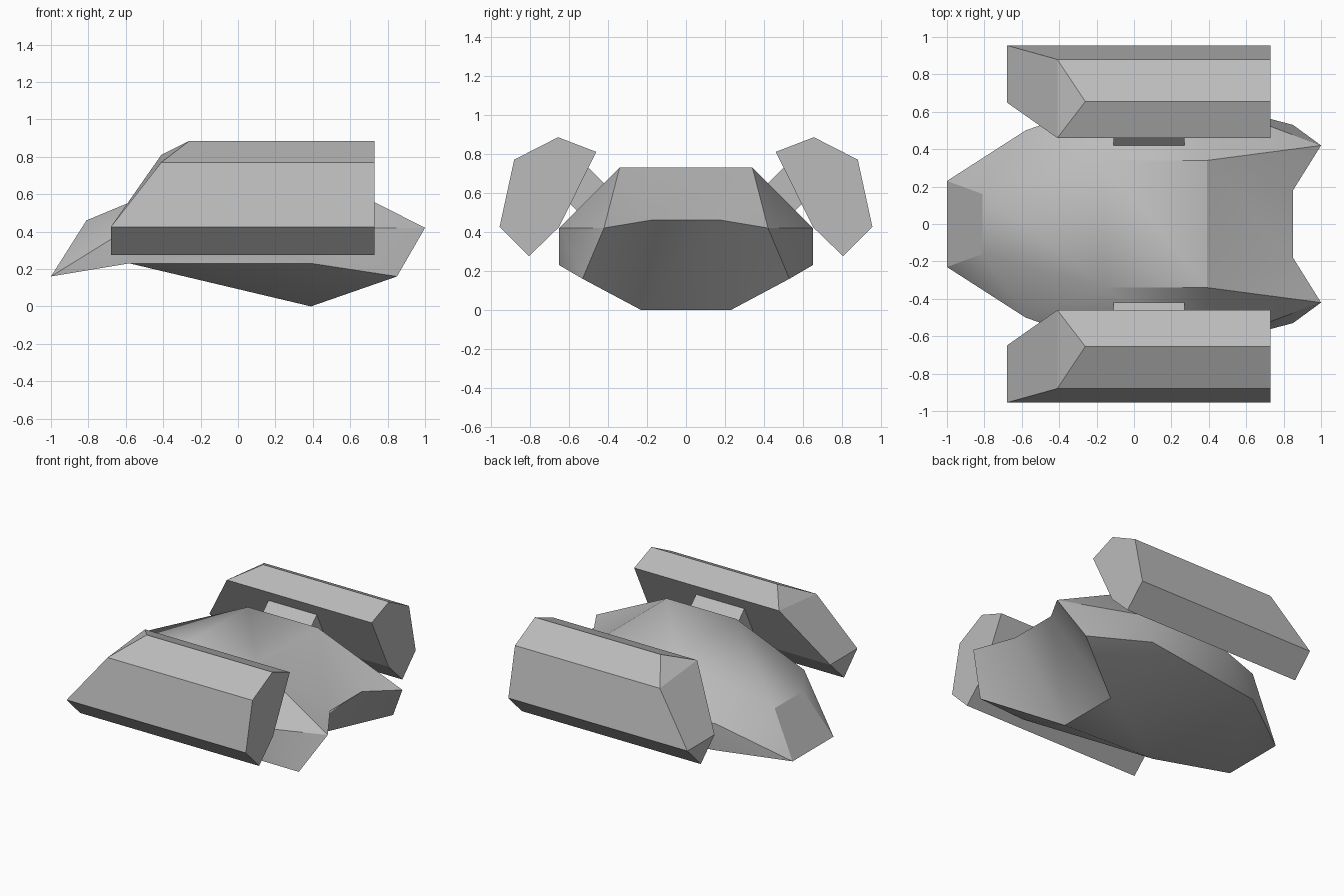
import bpy, bmesh, math

cube = bpy.data.objects.get("Cube")
if cube:
    bpy.data.objects.remove(cube)

grey = bpy.data.materials.new("hull_grey")
grey.use_nodes = True
colour = (0.5, 0.5, 0.5, 1)
grey.diffuse_color = colour
grey.node_tree.nodes["Principled BSDF"].inputs["Base Color"].default_value = colour


def finish(name, bm, smooth=False):
    bmesh.ops.recalc_face_normals(bm, faces=bm.faces)
    mesh = bpy.data.meshes.new(name)
    bm.to_mesh(mesh)
    bm.free()
    mesh.materials.append(grey)
    obj = bpy.data.objects.new(name, mesh)
    bpy.context.collection.objects.link(obj)
    if smooth:
        bpy.ops.object.select_all(action='DESELECT')
        obj.select_set(True)
        bpy.context.view_layer.objects.active = obj
        bpy.ops.object.shade_smooth_by_angle(angle=math.radians(30))
    return obj


# Hull: named corners of one half, mirrored across y
corners = {
    "nose_low": (-1, 0.23, 0.16),
    "nose_top": (-0.81, 0.16, 0.46),
    "cheek_top": (-0.58, 0.5, 0.42),
    "cheek_low": (-0.58, 0.5, 0.23),
    "roof_front": (-0.16, 0.34, 0.73),
    "roof_back": (0.39, 0.34, 0.73),
    "side_front": (-0.16, 0.65, 0.42),
    "side_back": (0.39, 0.65, 0.42),
    "side_low": (0.39, 0.65, 0.23),
    "keel": (0.39, 0.23, 0),
    "tail_top": (0.85, 0.18, 0.46),
    "spike": (1, 0.42, 0.42),
    "tail_low": (0.85, 0.53, 0.16),
}
# Ring of corners around which the centre strips run
centre_ring = ["nose_low", "nose_top", "roof_front", "roof_back",
               "tail_top", "keel", "cheek_low"]
side_faces = [
    "nose_low nose_top cheek_top",
    "nose_low cheek_top cheek_low",
    "nose_top roof_front cheek_top",
    "roof_front side_front cheek_top",
    "cheek_top side_front cheek_low",
    "side_front side_back side_low",
    "side_front side_low cheek_low",
    "roof_front roof_back side_back side_front",
    "roof_back spike side_back",
    "roof_back tail_top spike",
    "side_back spike tail_low",
    "side_back tail_low side_low",
    "tail_top keel spike",
    "spike keel tail_low",
    "tail_low keel side_low",
    "side_low keel cheek_low",
]
bm = bmesh.new()
halves = [{n: bm.verts.new((x, s * y, z)) for n, (x, y, z) in corners.items()}
          for s in (1, -1)]
left, right = halves
for a, b in zip(centre_ring, centre_ring[1:] + centre_ring[:1]):
    bm.faces.new((left[a], left[b], right[b], right[a]))
for half in halves:
    for face in side_faces:
        bm.faces.new([half[n] for n in face.split()])
finish("hull", bm, smooth=True)

# Pod section as (front x, y, z), running around the hexagon from the ridge
pod_section = [(-0.26, 0.655, 0.885), (-0.41, 0.88, 0.77), (-0.68, 0.955, 0.425),
               (-0.68, 0.805, 0.275), (-0.68, 0.65, 0.425), (-0.41, 0.46, 0.81)]
# Pylon section as (y, z), square to the sloping hull side
pylon_section = [(0.41, 0.64), (0.52, 0.75), (0.66, 0.61), (0.55, 0.5)]


def side_pod(name, s):
    bm = bmesh.new()
    front = [bm.verts.new((x, s * y, z)) for x, y, z in pod_section]
    back = [bm.verts.new((0.73, s * y, z)) for x, y, z in pod_section]
    for i in range(len(front)):
        bm.faces.new((front[i - 1], front[i], back[i], back[i - 1]))
    bm.faces.new(back)
    # Raked front end: cap, windscreen-like slope and blunt chin
    ridge, out_top, out_low, chin, in_low, in_top = front
    bm.faces.new((ridge, out_top, in_top))
    bm.faces.new((out_top, out_low, in_low, in_top))
    bm.faces.new((out_low, chin, in_low))
    finish(name, bm)


def pylon(name, s):
    bm = bmesh.new()
    ends = [[bm.verts.new((x, s * y, z)) for y, z in pylon_section]
            for x in (-0.11, 0.27)]
    a, b = ends
    for i in range(len(a)):
        bm.faces.new((a[i - 1], a[i], b[i], b[i - 1]))
    for end in ends:
        bm.faces.new(end)
    finish(name, bm)


for label, s in (("back", 1), ("front", -1)):
    side_pod(label + "_pod", s)
    pylon(label + "_pylon", s)
